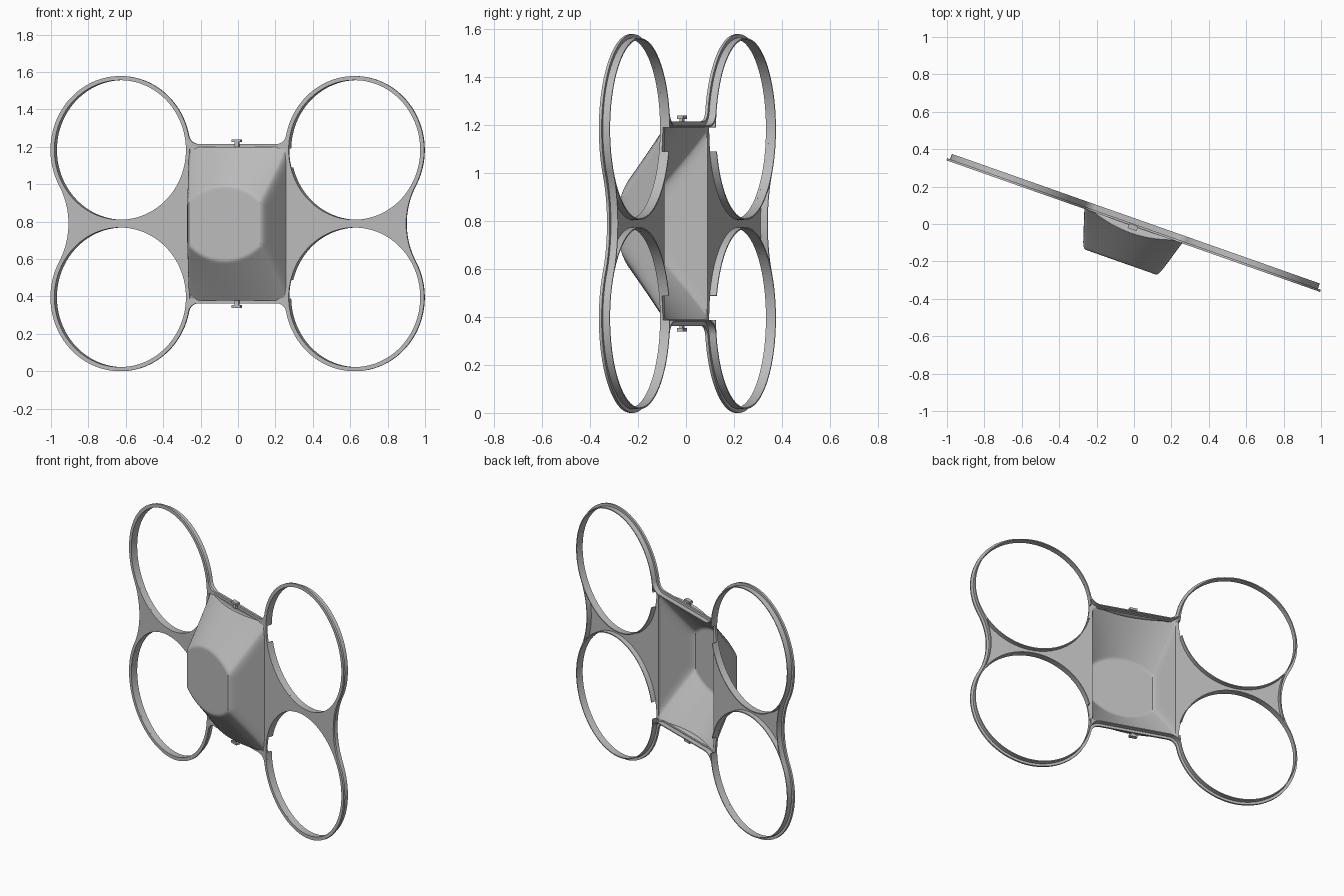
import bpy, bmesh
from math import sin, cos, pi, radians, atan2, asin, hypot, sqrt
from mathutils import Matrix

cube = bpy.data.objects.get("Cube")
if cube:
    bpy.data.objects.remove(cube, do_unlink=True)

# Shared sizes: guard rings, web fillets, body
RING_U, RING_V, RING_R, HOLE_R = 0.664, 0.394, 0.395, 0.373
TOP_V, CORNER_R, WEB_R, WEB_U = 0.426, 0.055, 0.418, 1.373
FRONT, BACK = -0.012, 0.03
PLACE = Matrix.Translation((0, 0, 0.789)) @ Matrix.Rotation(radians(-19.4), 4, 'Z')

grey = bpy.data.materials.new("light_grey_plastic")
grey.use_nodes = True
grey.diffuse_color = (0.5, 0.5, 0.5, 1)
grey.node_tree.nodes["Principled BSDF"].inputs["Base Color"].default_value = (0.5, 0.5, 0.5, 1)


def finish(name, mesh):
    """Adds the mesh to the scene, turned into place and smoothed by angle."""
    obj = bpy.data.objects.new(name, mesh)
    bpy.context.collection.objects.link(obj)
    mesh.materials.clear()
    mesh.materials.append(grey)
    obj.matrix_world = PLACE
    bpy.ops.object.select_all(action='DESELECT')
    obj.select_set(True)
    bpy.context.view_layer.objects.active = obj
    bpy.ops.object.shade_smooth_by_angle(angle=radians(30))
    return obj


def slab(name, outlines, near, far):
    """Fills flat outlines (inner ones are holes) and gives them depth."""
    curve = bpy.data.curves.new(name, 'CURVE')
    curve.dimensions = '2D'
    curve.fill_mode = 'BOTH'
    curve.extrude = (far - near) / 2
    for pts in outlines:
        spline = curve.splines.new('POLY')
        spline.points.add(len(pts) - 1)
        for p, (u, v) in zip(spline.points, pts):
            p.co = (u, v, 0, 1)
        spline.use_cyclic_u = True
    temp = bpy.data.objects.new(name + "_outline", curve)
    bpy.context.collection.objects.link(temp)
    bpy.context.view_layer.update()
    mesh = bpy.data.meshes.new_from_object(temp.evaluated_get(bpy.context.evaluated_depsgraph_get()))
    bpy.data.objects.remove(temp, do_unlink=True)
    mesh.transform(Matrix.Translation((0, (near + far) / 2, 0)) @ Matrix.Rotation(pi / 2, 4, 'X'))
    bm = bmesh.new()
    bm.from_mesh(mesh)
    bmesh.ops.remove_doubles(bm, verts=bm.verts, dist=1e-5)
    bmesh.ops.recalc_face_normals(bm, faces=bm.faces)
    bm.to_mesh(mesh)
    bm.free()
    return finish(name, mesh)


def arc(cu, cv, r, a0, a1, n):
    return [(cu + r * cos(a0 + (a1 - a0) * i / n), cv + r * sin(a0 + (a1 - a0) * i / n))
            for i in range(n + 1)]


def outline(inset):
    """Outer edge of the frame: body end, corner fillet, ring, side web; mirrored twice."""
    cv = TOP_V + CORNER_R
    cu = RING_U - sqrt((RING_R + CORNER_R) ** 2 - (cv - RING_V) ** 2)
    a = atan2(RING_V - cv, RING_U - cu)
    b = atan2(-RING_V, WEB_U - RING_U)
    web_r = hypot(RING_V, WEB_U - RING_U) - RING_R
    q = arc(cu, cv, CORNER_R + inset, -pi / 2, a, 10)
    q += arc(RING_U, RING_V, RING_R - inset, a + pi, b, 64)[1:]
    q += arc(WEB_U, 0, web_r + inset, b + pi, pi, 14)[1:]
    half = q + [(u, -v) for u, v in q[-2::-1]]
    return half + [(-u, v) for u, v in reversed(half)]


SIDES = [(su, sv) for su in (-1, 1) for sv in (-1, 1)]

# Front plate with four ring holes and the body opening
holes = [arc(su * RING_U, sv * RING_V, HOLE_R, 0, 2 * pi * 95 / 96, 95) for su, sv in SIDES]
opening = [(-0.27, -0.4), (0.27, -0.4), (0.27, 0.4), (-0.27, 0.4)]
slab("front_plate", [outline(0)] + holes + [opening], FRONT, 0)

# Stiffening wall that follows the outer edge
slab("edge_wall", [outline(0.016), outline(0.022)], -0.004, BACK)

# Ring walls, each with a notch beside the body
start, end = pi + asin(0.093 / HOLE_R), 3 * pi - asin(0.007 / HOLE_R)
for su, sv in SIDES:
    pts = arc(RING_U, RING_V, HOLE_R, start, end, 90)
    pts += arc(RING_U, RING_V, HOLE_R + 0.006, end, start, 90)
    name = ("left" if su > 0 else "right") + ("_upper" if sv > 0 else "_lower") + "_ring_wall"
    slab(name, [[(su * u, sv * v) for u, v in pts]], -0.004, BACK)


# Hollow body cover: steep sides, sloping ends and a round flat face
def soft_min(a, b, k):
    h = max(k - abs(a - b), 0) / k
    return min(a, b) - h * h * k / 4


def cover_height(u, v):
    u, v = abs(u), abs(v)
    side = (0.279 - u) * 3.2
    slope = 0.41 - v
    ends = 0.045 + 0.79 * slope - 0.8 * u * u * (1 + 3.3 * slope)
    top = soft_min(ends, 0.21, 0.008)
    return max(soft_min(top, side, 0.045), 0)


COLS, ROWS, HALF_U, HALF_V = 80, 100, 0.285, 0.41
us = [HALF_U * sin(pi / 2 * (2 * i / COLS - 1)) for i in range(COLS + 1)]
vs = [HALF_V * (2 * j / ROWS - 1) for j in range(ROWS + 1)]
bm = bmesh.new()
grid = [[bm.verts.new((u, -0.006, -HALF_V)) for u in us]]
grid += [[bm.verts.new((u, -0.006 - cover_height(u, v), v)) for u in us] for v in vs]
grid += [[bm.verts.new((u, -0.006, HALF_V)) for u in us]]
for low, high in zip(grid, grid[1:]):
    for i in range(COLS):
        bm.faces.new((low[i], low[i + 1], high[i + 1], high[i]))
bmesh.ops.remove_doubles(bm, verts=bm.verts, dist=1e-5)
bmesh.ops.recalc_face_normals(bm, faces=bm.faces)
middle = min(bm.faces, key=lambda f: f.calc_center_median().y)
if middle.normal.y > 0:
    bmesh.ops.reverse_faces(bm, faces=bm.faces)
mesh = bpy.data.meshes.new("body_cover")
bm.to_mesh(mesh)
bm.free()
cover = finish("body_cover", mesh)
shell = cover.modifiers.new("shell", 'SOLIDIFY')
shell.thickness = 0.006
shell.offset = -1

# Headed studs on the top and bottom edges
for name, s in (("top_stud", 1), ("bottom_stud", -1)):
    bm = bmesh.new()
    for width, depth, z0, z1 in ((0.024, 0.014, 0.405, 0.44), (0.05, 0.026, 0.436, 0.45)):
        bmesh.ops.create_cube(bm, size=1, matrix=Matrix.Translation((0, -0.018, s * (z0 + z1) / 2))
                              @ Matrix.Diagonal((width, depth, z1 - z0, 1)))
    mesh = bpy.data.meshes.new(name)
    bm.to_mesh(mesh)
    bm.free()
    finish(name, mesh)
